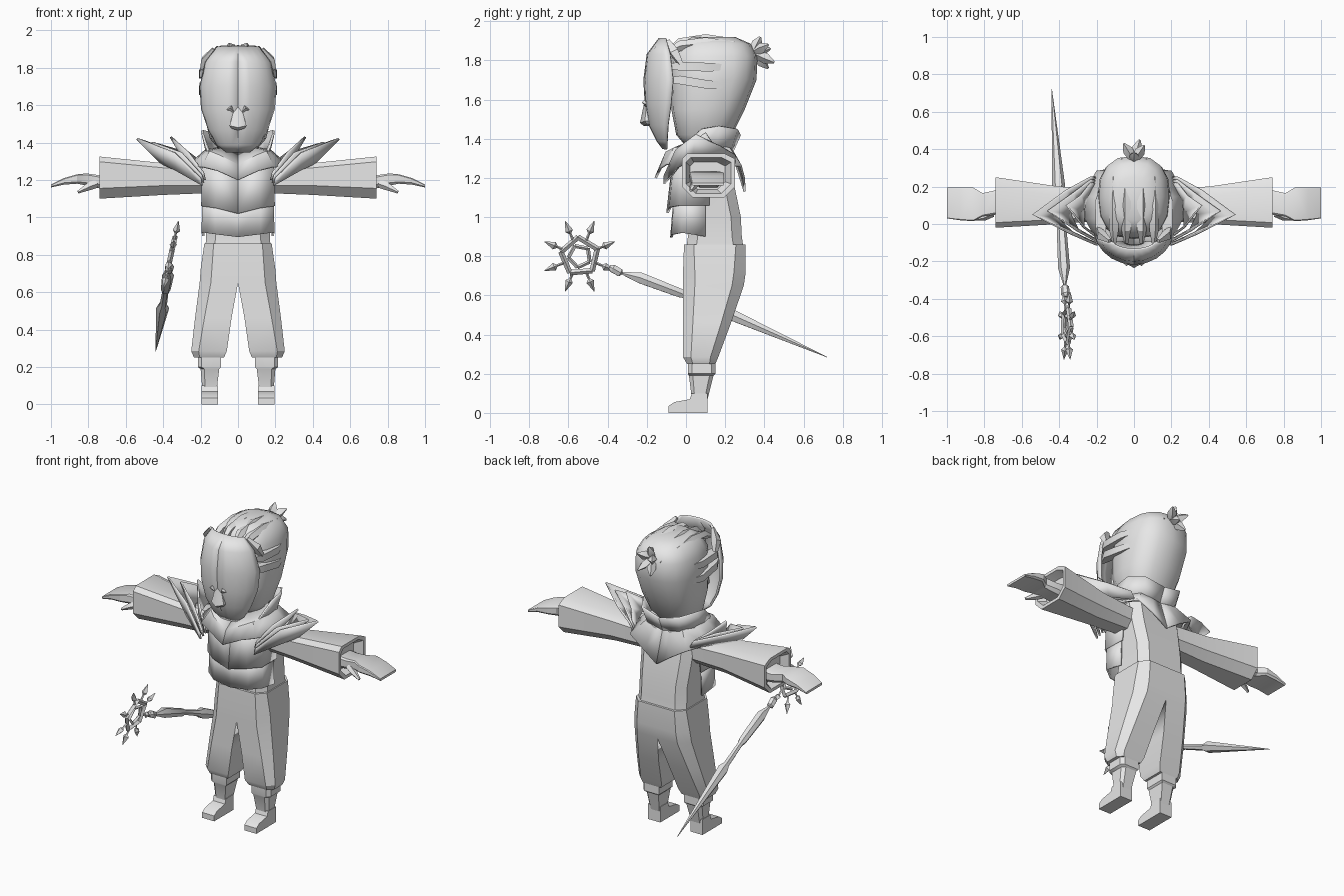
import bpy, bmesh, math
from mathutils import Vector

grey = bpy.data.materials.new("plain grey")
grey.diffuse_color = (0.8, 0.8, 0.8, 1)


def make(name, verts, faces, mirror=False, thick=0, angle=30):
    """Mesh object; mirrored parts lose their faces on the centre plane."""
    bm = bmesh.new()
    vs = [bm.verts.new(v) for v in verts]
    for f in faces:
        pts = [verts[i] for i in f]
        if mirror and all(abs(p[0]) < 1e-4 for p in pts):
            continue
        bm.faces.new([vs[i] for i in f])
    bmesh.ops.remove_doubles(bm, verts=bm.verts, dist=1e-5)
    bmesh.ops.recalc_face_normals(bm, faces=bm.faces)
    me = bpy.data.meshes.new(name)
    bm.to_mesh(me)
    bm.free()
    me.materials.append(grey)
    ob = bpy.data.objects.new(name, me)
    bpy.context.collection.objects.link(ob)
    bpy.ops.object.select_all(action='DESELECT')
    ob.select_set(True)
    bpy.context.view_layer.objects.active = ob
    bpy.ops.object.shade_smooth_by_angle(angle=math.radians(angle))
    if thick:
        m = ob.modifiers.new("thickness", 'SOLIDIFY')
        m.thickness, m.offset = thick, 0
    if mirror:
        ob.modifiers.new("mirror", 'MIRROR')
    return ob


def loft(name, rings, caps=True, closed=True, **kw):
    n = len(rings[0])
    verts = [tuple(p) for r in rings for p in r]
    faces = []
    for k in range(len(rings) - 1):
        for i in range(n if closed else n - 1):
            j = (i + 1) % n
            faces.append((k*n + i, k*n + j, (k+1)*n + j, (k+1)*n + i))
    if caps:
        faces += [tuple(range(n)), tuple(range(len(verts) - n, len(verts)))]
    return make(name, verts, faces, **kw)


def tube(name, pts, radii, n=5, **kw):
    pts = [Vector(p) for p in pts]
    rings = []
    for i, p in enumerate(pts):
        d = (pts[min(i+1, len(pts)-1)] - pts[max(i-1, 0)]).normalized()
        u = d.cross(Vector((0, 0, 1)) if abs(d.z) < .9 else Vector((1, 0, 0))).normalized()
        v = d.cross(u)
        r = max(radii[i], .0015)
        rings.append([p + r*(u*math.cos(a) + v*math.sin(a))
                      for a in (2*math.pi*k/n for k in range(n))])
    return loft(name, rings, **kw)


def half(z, x0, x1, y0, y1, c):
    """Section with its two outer corners cut off."""
    return [(x0, y0, z), (x1-c, y0, z), (x1, y0+c, z), (x1, y1-c, z), (x1-c, y1, z), (x0, y1, z)]


def side(x, y0, y1, z0, z1, c):
    """Sleeve or hand section across x."""
    return [(x, y0, z0+c), (x, y0+c, z0), (x, y1-c, z0), (x, y1, z0+c),
            (x, y1, z1-c/2), (x, y1-c, z1), (x, y0+c/2, z1), (x, y0, z1-c/2)]


def oval(z, rx, y0, y1, n=16):
    cy, ry = (y0+y1)/2, (y1-y0)/2
    out = []
    for k in range(n):
        a = 2*math.pi*k/n
        c, s = math.cos(a), math.sin(a)
        out.append((math.copysign(abs(c)**.8, c)*rx, cy + math.copysign(abs(s)**.8, s)*ry, z))
    return out


# trousers, shins, feet
loft("trousers", [half(.25, .075, .235, .005, .15, .03), half(.285, .06, .25, -.015, .165, .04),
                  half(.46, .035, .23, -.015, .23, .05), half(.65, 0, .205, -.015, .295, .06),
                  half(.72, 0, .2, -.015, .305, .06), half(.86, 0, .18, -.01, .305, .05)],
     mirror=True)
loft("shin", [half(.27, .09, .215, .01, .15, .02), half(.2, .09, .215, .01, .15, .02),
              half(.19, .1, .2, .015, .14, .02), half(.07, .115, .19, .03, .11, .015)], mirror=True)
foot = [(-.09, 0), (-.09, .035), (-.06, .055), (.02, .07), (.03, .1), (.11, .1), (.11, 0)]
loft("foot", [[(x, y, z) for y, z in foot] for x in (.108, .195)], mirror=True)

# torso and layered front of the vest
loft("torso", [half(.83, 0, .175, 0, .295, .05), half(.9, 0, .17, .01, .285, .05),
               half(1.0, 0, .17, 0, .28, .05), half(1.17, 0, .18, -.03, .245, .05),
               half(1.3, 0, .18, -.02, .22, .05), half(1.37, 0, .1, .0, .18, .03)], mirror=True)
loft("lower_vest", [[(0, -.075, .895), (.12, -.07, .91), (.19, -.02, .92), (.185, .1, .9)],
                    [(0, -.06, 1.08), (.12, -.055, 1.1), (.185, -.02, 1.1), (.18, .1, 1.1)]],
     caps=False, closed=False, mirror=True, thick=.012)
loft("upper_vest", [[(0, -.095, 1.02), (.12, -.08, 1.05), (.192, -.03, 1.06), (.19, .12, 1.06)],
                    [(0, -.065, 1.28), (.11, -.055, 1.3), (.185, -.02, 1.3), (.18, .12, 1.3)]],
     caps=False, closed=False, mirror=True, thick=.012)

# mantle with pointed front and back, and the standing collar
loft("mantle", [[(0, -.155, 1.2), (.11, -.13, 1.25), (.19, -.1, 1.27), (.26, .03, 1.27),
                 (.27, .15, 1.27), (.2, .28, 1.26), (.1, .295, 1.2), (0, .3, 1.13)],
                [(0, -.12, 1.28), (.1, -.1, 1.33), (.15, -.06, 1.35), (.17, .03, 1.35),
                 (.17, .14, 1.36), (.13, .22, 1.35), (.06, .24, 1.33), (0, .24, 1.32)],
                [(0, -.03, 1.34), (.05, -.03, 1.36), (.08, -.01, 1.37), (.1, .04, 1.37),
                 (.1, .12, 1.37), (.08, .17, 1.36), (.04, .18, 1.35), (0, .18, 1.35)]],
     caps=False, closed=False, mirror=True, thick=.012)
loft("collar", [[(.14, -.03, 1.31), (.16, .06, 1.32), (.16, .15, 1.33), (.11, .22, 1.33), (0, .23, 1.32)],
                [(.17, .0, 1.38), (.19, .08, 1.45), (.19, .17, 1.465), (.13, .26, 1.45), (0, .275, 1.42)]],
     caps=False, closed=False, mirror=True, thick=.012)

# pointed shoulder blades, each a bent strip
blades = {"outer_shoulder_blade": ((.41, .03, 1.29), (.54, .05, 1.42), 0),
          "middle_shoulder_blade": ((.34, .05, 1.3), (.46, .07, 1.4), .015),
          "inner_shoulder_blade": ((.27, .06, 1.31), (.36, .1, 1.43), .03)}
for name, (low, tip, s) in blades.items():
    loft(name, [[(.19-s/2, -.11+s, 1.17+s), (.33-s*2, -.045+s, 1.25+s), low,
                 (.32-s*2, .15-s, 1.29), (.2, .25-s, 1.27)],
                [(.2-s/2, -.11+s, 1.21+s), (.34-s*2.5, -.05+s, 1.345), tip,
                 (.36-s*2.5, .18-s, 1.36), (.23, .25-s, 1.32)]],
         caps=False, closed=False, mirror=True, thick=.012)

# sleeves with hollow cuffs, hands, thumbs
loft("sleeve", [side(.15, .02, .19, 1.13, 1.27, .04), side(.4, 0, .2, 1.12, 1.29, .05),
                side(.74, -.02, .25, 1.1, 1.325, .055), side(.74, 0, .23, 1.12, 1.305, .05),
                side(.69, .02, .2, 1.14, 1.28, .04)], mirror=True)
loft("hand", [side(.68, .05, .18, 1.15, 1.23, .02), side(.74, .05, .18, 1.155, 1.225, .02),
              side(.81, .04, .165, 1.17, 1.235, .015), side(.86, .015, .195, 1.18, 1.23, .01),
              side(.93, .02, .195, 1.175, 1.21, .01), side(1.0, .03, .195, 1.16, 1.175, .005)], mirror=True)
tube("thumb", [(.76, .06, 1.18), (.8, .04, 1.165), (.855, .025, 1.135)], [.024, .022, .008], mirror=True)

# head
loft("head", [oval(1.35, .09, .01, .17), oval(1.42, .15, -.05, .235), oval(1.55, .183, -.075, .3),
              oval(1.7, .195, -.08, .36), oval(1.82, .188, -.075, .365),
              oval(1.885, .15, -.04, .33), oval(1.92, .09, .02, .25)], angle=50)
tube("neck", [(0, .08, 1.3), (0, .08, 1.4)], [.09, .09], n=8)

# curved face mask: height, half width, front depth, edge depth
rows = [(1.91, .11, -.135, -.1), (1.83, .17, -.195, -.08), (1.7, .2, -.212, -.065), (1.58, .192, -.205, -.075),
        (1.47, .155, -.185, -.09), (1.39, .11, -.145, -.095), (1.35, .06, -.115, -.095)]
cols = [i/5 for i in range(6)]
loft("face_mask", [[(w*math.sin(t*math.pi/2), ye+(yc-ye)*math.cos(t*math.pi/2)**1.2 if t < 1 else ye, z)
                    for t in cols] for z, w, yc, ye in rows],
     caps=False, closed=False, mirror=True, thick=.012, angle=60)
loft("nose", [[(0, -.21, 1.6), (.015, -.2, 1.6), (.015, -.18, 1.6), (0, -.18, 1.6)],
              [(0, -.235, 1.48), (.045, -.21, 1.49), (.045, -.16, 1.49), (0, -.16, 1.48)],
              [(0, -.215, 1.465), (.035, -.2, 1.475), (.035, -.16, 1.475), (0, -.16, 1.465)]], mirror=True)
# small brow tufts beside the nose bridge
tube("brow_tuft", [(.02, -.2, 1.56), (.04, -.212, 1.585), (.06, -.2, 1.575)], [.004, .014, .003], n=4, mirror=True)

# hair: side bands, temple locks, crown strands and the tied tuft
for i, (z0, z1, y1) in enumerate([(1.77, 1.765, .24), (1.70, 1.675, .25)]):
    loft("hair_side_band_%d" % i,
         [[(.15, y, z-h), (x, y, z-h), (x, y, z+h), (.15, y, z+h)] for x, y, z, h in
          ((.165, -.1, z0, .012), (.205, -.03, z0, .022), (.208, .12, z1, .022), (.165, y1, z1, .012))],
         mirror=True)
tube("temple_lock", [(.13, -.09, 1.9), (.175, -.06, 1.84), (.195, -.02, 1.77)], [.012, .03, .012], n=4, mirror=True)
for x in (.04, .105):
    tube("crown_strand", [(x, -.1, 1.84), (x, -.03, 1.895-x/5), (x, .1, 1.915-x/4),
                          (x, .24, 1.895-x/4), (x*.6, .35, 1.82)], [.012, .028, .03, .03, .012], mirror=True)
tips = [(.055, .42, 1.88), (-.055, .43, 1.86), (.03, .45, 1.79), (-.04, .42, 1.76), (0, .38, 1.92)]
for t in tips:
    root = Vector((0, .34, 1.84))
    tube("hair_tuft", [root, root.lerp(Vector(t), .6), t], [.02, .028, .006], n=4)

# staff, running backward and down to a long point
path = [(-.39, .745, .012), (-.375, .738, .024), (-.335, .715, .022), (-.325, .713, .008), (-.235, .69, .032),
        (-.03, .612, .026), (0, .6, .017), (.16, .53, .02), (.2, .515, .035), (.72, .285, 0)]
tube("staff", [(-.365 - (.745-z)*.163, y, z) for y, z, r in path], [p[2] for p in path], n=6)


def wheel(a, r):
    y, z = r*math.cos(a), r*math.sin(a)
    return (-.358 + z*.22, -.543 + y, .8 + z)


# staff head: two five-sided hoops and eight spikes
for name, r, th, off in (("outer_hoop", .098, .014, .4), ("inner_hoop", .058, .01, .75)):
    for k in range(5):
        a, b = off + k*2*math.pi/5, off + (k+1)*2*math.pi/5
        tube(name, [wheel(a, r), wheel(b, r)], [th, th], n=4)
for k in range(8):
    a = math.pi/8 + k*math.pi/4
    tube("hoop_spike", [wheel(a, r) for r in (.085, .125, .14, .195)], [.008, .006, .02, 0], n=4)
